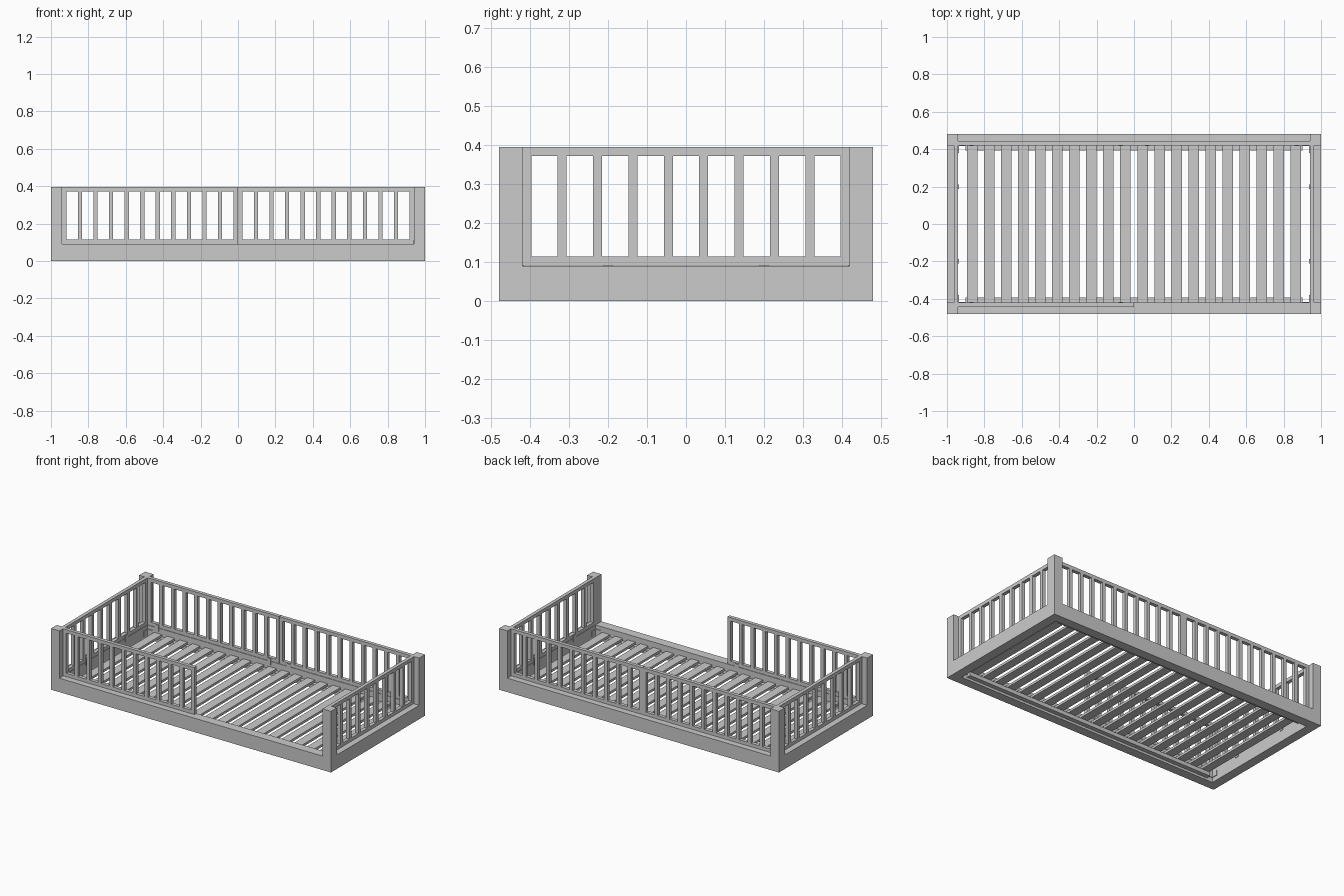
import bpy, bmesh
from mathutils import Matrix, Vector

if "Cube" in bpy.data.objects:
    bpy.data.objects.remove(bpy.data.objects["Cube"])

X, Y, H = 1.0, 0.48, 0.395      # half length, half width, height
P = 0.06                        # post and board thickness
XI, YI = X - P, Y - P           # inner faces
BOARD = 0.09                    # side board height
T = 0.023                       # fence bar thickness


def make(name, boxes):
    """One object out of boxes given as (x0, x1, y0, y1, z0, z1)."""
    bm = bmesh.new()
    for x0, x1, y0, y1, z0, z1 in boxes:
        c = Vector(((x0 + x1) / 2, (y0 + y1) / 2, (z0 + z1) / 2))
        s = Vector((abs(x1 - x0), abs(y1 - y0), abs(z1 - z0), 1))
        bmesh.ops.create_cube(bm, size=1, matrix=Matrix.Translation(c) @ Matrix.Diagonal(s))
    me = bpy.data.meshes.new(name)
    bm.to_mesh(me)
    bm.free()
    ob = bpy.data.objects.new(name, me)
    bpy.context.collection.objects.link(ob)
    return ob


def fence(name, a, b, inner, side, count, along_x):
    """Two rails with balusters from a to b, flush with the inner board face."""
    d0, d1 = sorted((side * inner, side * (inner + T)))
    spans = [(a, b, 0.092, 0.114), (a, b, H - T, H)]
    step = (b - a - T) / (count - 1)
    spans += [(a + i * step, a + i * step + T, 0.114, H - T) for i in range(count)]
    make(name, [(p, q, d0, d1, z0, z1) if along_x else (d0, d1, p, q, z0, z1)
                for p, q, z0, z1 in spans])


# corner posts and corner braces
for sx, xn in ((-1, "left"), (1, "right")):
    for sy, yn in ((-1, "front"), (1, "back")):
        make(f"post_{yn}_{xn}", [(sx * XI, sx * X, sy * YI, sy * Y, 0, H)])
        make(f"corner_brace_{yn}_{xn}", [
            (sx * (XI - 0.004), sx * XI, sy * (YI - 0.04), sy * YI, 0.03, 0.065),
            (sx * (XI - 0.04), sx * XI, sy * (YI - 0.004), sy * YI, 0.03, 0.065)])

# long side boards, slat ledgers and joining plates
for s, n in ((-1, "front"), (1, "back")):
    make(f"side_board_{n}", [(-XI, XI, s * YI, s * Y, 0, BOARD)])
    make(f"slat_ledger_{n}", [(-0.9, 0.9, s * (YI - 0.028), s * YI, 0.015, 0.04)])
    plates = (-0.87, -0.07) if s < 0 else (-0.87, -0.07, 0.07, 0.87)
    make(f"plates_{n}", [(x - 0.012, x + 0.012, s * (YI - 0.004), s * YI, 0.07, 0.11)
                         for x in plates])

# end boards, end fences and joining plates
for s, n in ((-1, "left"), (1, "right")):
    make(f"end_board_{n}", [(s * XI, s * X, -YI, YI, 0, BOARD)])
    fence(f"end_fence_{n}", -YI, YI, XI, s, 10, False)
    make(f"plates_{n}", [(s * (XI - 0.004), s * XI, y - 0.012, y + 0.012, 0.07, 0.11)
                         for y in (-0.2, 0.2)])

# half-length side fences: two at the back, one at the front left
fence("fence_back_left", -XI, -0.001, YI, 1, 12, True)
fence("fence_back_right", 0.001, XI, YI, 1, 12, True)
fence("fence_front_left", -XI, -0.001, YI, -1, 12, True)

# bed slats
for i in range(20):
    x = -0.865 + i * 1.73 / 19
    make(f"slat_{i + 1}", [(x - 0.028, x + 0.028, -YI, YI, 0.04, 0.055)])
